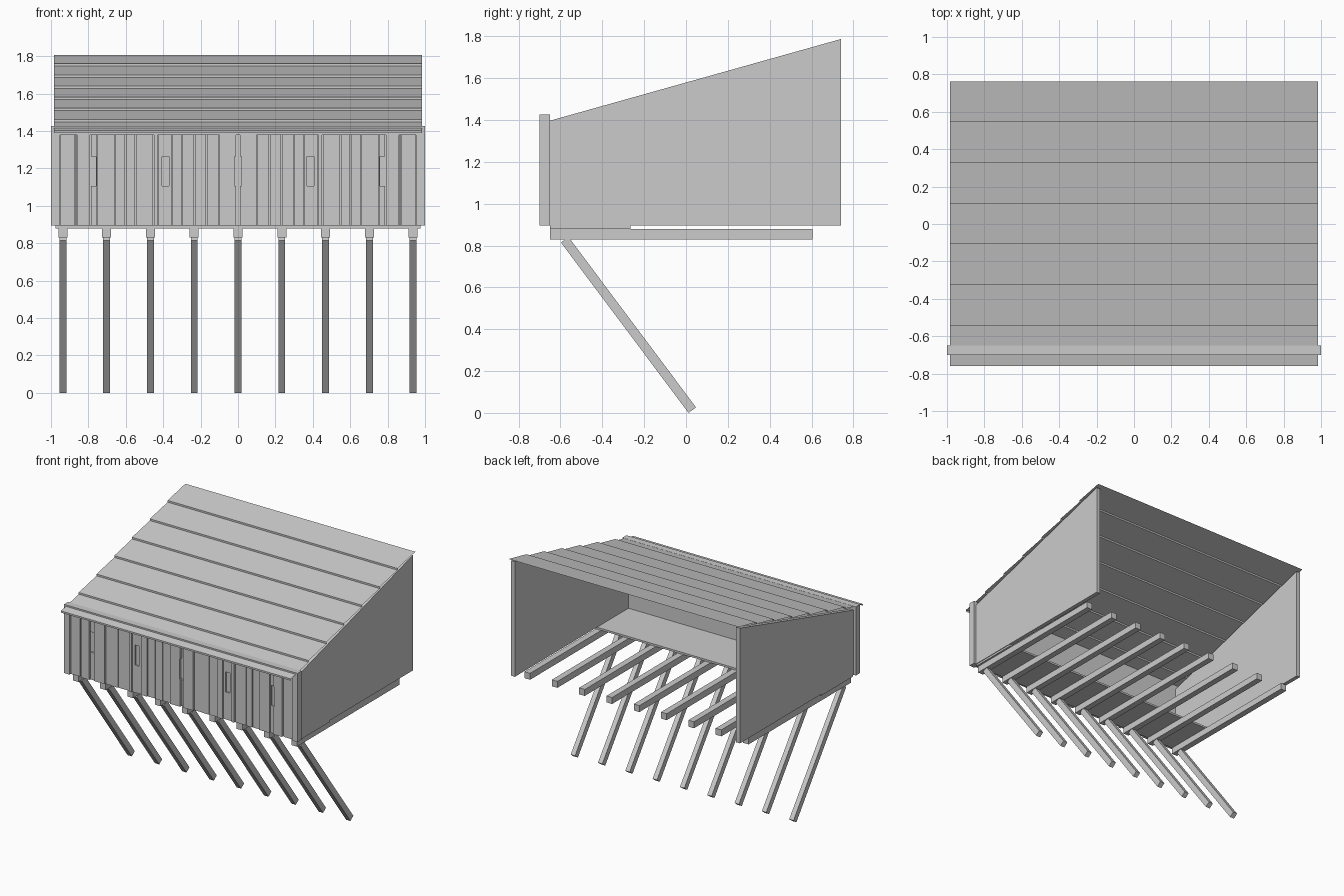
import bpy, bmesh
from mathutils import Vector

if "Cube" in bpy.data.objects:
    bpy.data.objects.remove(bpy.data.objects["Cube"])


def finish(name, bm):
    bmesh.ops.recalc_face_normals(bm, faces=bm.faces)
    me = bpy.data.meshes.new(name)
    bm.to_mesh(me)
    bm.free()
    ob = bpy.data.objects.new(name, me)
    bpy.context.collection.objects.link(ob)
    return ob


def prism(bm, profile, x0, x1):
    """Extrude a closed (y, z) profile from x0 to x1."""
    vs = [bm.verts.new((x0, y, z)) for y, z in profile]
    face = bm.faces.new(vs)
    ext = bmesh.ops.extrude_face_region(bm, geom=[face])
    new = [g for g in ext["geom"] if isinstance(g, bmesh.types.BMVert)]
    bmesh.ops.translate(bm, verts=new, vec=(x1 - x0, 0, 0))


def box(bm, x0, x1, y0, y1, z0, z1):
    prism(bm, [(y0, z0), (y1, z0), (y1, z1), (y0, z1)], x0, x1)


def single(name, *dims):
    bm = bmesh.new()
    box(bm, *dims)
    return finish(name, bm)


FLOOR_Z = 0.895

# Roof: thin open sheet of seven lapped boards, stepping down to the front
bm = bmesh.new()
y, z = 0.763, 1.806
path = [(y, z)]
for i in range(7):
    y -= 0.2175
    path += [(y, z - 0.046), (y, z - 0.0595)]
    z -= 0.0595
rows = [[bm.verts.new((x, py, pz)) for x in (-0.985, 0.985)] for py, pz in path]
for a, b in zip(rows, rows[1:]):
    bm.faces.new((a[0], b[0], b[1], a[1]))
finish("lapped_roof", bm)

# Side walls with sloping tops
for side, name in ((-1, "left_wall"), (1, "right_wall")):
    bm = bmesh.new()
    prism(bm, [(-0.65, FLOOR_Z), (0.74, FLOOR_Z), (0.74, 1.787), (-0.65, 1.397)],
          side * 0.948, side * 0.98)
    finish(name, bm)

# Front frame: two corner posts and a top beam
single("left_corner_post", -1.0, -0.953, -0.70, -0.65, FLOOR_Z, 1.378)
single("right_corner_post", 0.953, 1.0, -0.70, -0.65, FLOOR_Z, 1.378)
single("top_beam", -1.0, 1.0, -0.70, -0.65, 1.378, 1.427)

# Front wall: backing panel with uneven upright boards
single("front_backing", -0.953, 0.953, -0.668, -0.65, FLOOR_Z, 1.378)
edges = [0.012, 0.10, 0.17, 0.23, 0.30, 0.35, 0.43, 0.45, 0.55, 0.60,
         0.66, 0.75, 0.79, 0.86, 0.875, 0.95]
bm = bmesh.new()
for side in (-1, 1):
    for i in range(0, len(edges), 2):
        a, b = sorted((side * edges[i], side * edges[i + 1]))
        box(bm, a, b, -0.692 + 0.004 * (i % 3), -0.669, FLOOR_Z, 1.378)
        if i + 2 < len(edges):
            a, b = sorted((side * (edges[i + 1] + 0.004), side * (edges[i + 2] - 0.004)))
            box(bm, a, b, -0.68, -0.669, FLOOR_Z, 1.378)
boards = finish("front_boards", bm)

# Five view slits notched into the boards
bm = bmesh.new()
for i in range(-2, 3):
    box(bm, i * 0.388 - 0.018, i * 0.388 + 0.018, -0.75, -0.66, 1.107, 1.263)
cutter = finish("slit_cutter", bm)
cutter.hide_render = True
cutter.hide_viewport = True
cutter.display_type = 'WIRE'
mod = boards.modifiers.new("slits", 'BOOLEAN')
mod.operation = 'DIFFERENCE'
mod.solver = 'EXACT'
mod.object = cutter

# Narrow floor along the front
single("floor", -0.975, 0.975, -0.65, -0.265, 0.88, FLOOR_Z)

# Nine joists with a slanted strut under each
top, bottom = Vector((-0.580, 0.828)), Vector((0.030, 0.0133))
d = (bottom - top).normalized()
n = Vector((-d.y, d.x)) * 0.0223
profile = [tuple(p) for p in (top + n, bottom + n, bottom - n, top - n)]
for i in range(9):
    x = (i - 4) * 0.234
    single(f"joist_{i + 1}", x - 0.024, x + 0.024, -0.65, 0.605, 0.83, 0.88)
    bm = bmesh.new()
    prism(bm, profile, x - 0.0185, x + 0.0185)
    finish(f"strut_{i + 1}", bm)
